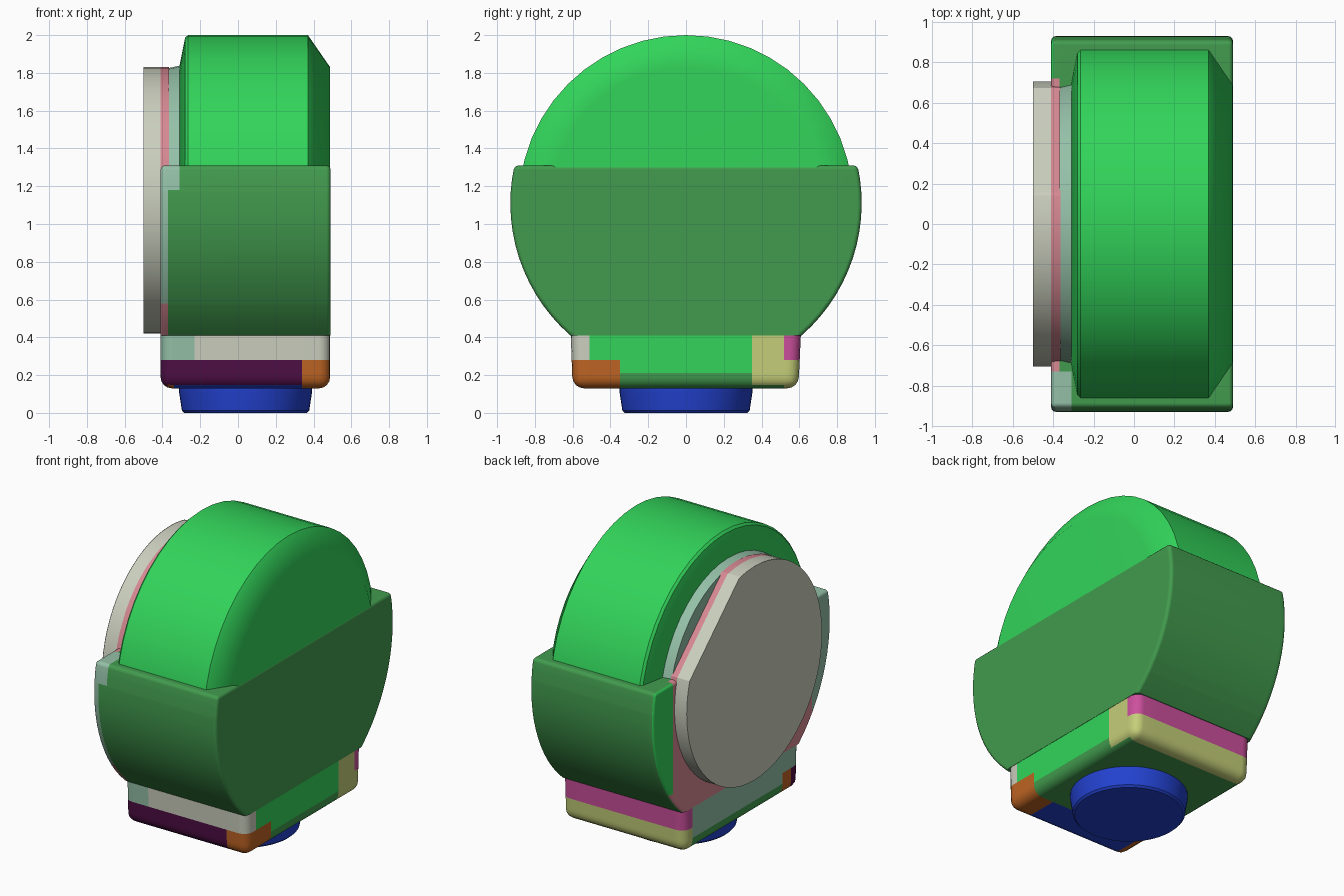
import bpy, bmesh, math
from mathutils import Vector

if "Cube" in bpy.data.objects:
    bpy.data.objects.remove(bpy.data.objects["Cube"], do_unlink=True)


def material(name, *srgb):
    lin = [(c / 255 / 12.92) if c < 11 else ((c / 255 + 0.055) / 1.055) ** 2.4 for c in srgb]
    mat = bpy.data.materials.new(name)
    mat.use_nodes = True
    mat.diffuse_color = (*lin, 1)
    mat.node_tree.nodes["Principled BSDF"].inputs["Base Color"].default_value = (*lin, 1)
    return mat


MATS = [
    material("bright green", 50, 212, 90),
    material("dark green", 66, 155, 78),
    material("pale green", 148, 192, 167),
    material("light grey", 203, 207, 190),
    material("pink", 214, 136, 146),
    material("magenta", 205, 80, 158),
    material("yellow", 196, 206, 120),
    material("orange", 190, 100, 35),
    material("purple", 78, 14, 68),
    material("blue", 35, 66, 208),
]
GREEN, DARK, PALE, GREY, PINK, MAGENTA, YELLOW, ORANGE, PURPLE, BLUE = range(len(MATS))


def finish(name, bm, rule):
    """Colour faces by a rule, shade smooth with sharp creases, link the object."""
    bmesh.ops.recalc_face_normals(bm, faces=bm.faces)
    for f in bm.faces:
        f.smooth = True
        f.material_index = rule(f.calc_center_median(), f.normal) if callable(rule) else rule
    mesh = bpy.data.meshes.new(name)
    bm.to_mesh(mesh)
    bm.free()
    for m in MATS:
        mesh.materials.append(m)
    mesh.set_sharp_from_angle(angle=math.radians(35))
    obj = bpy.data.objects.new(name, mesh)
    bpy.context.scene.collection.objects.link(obj)
    mod = obj.modifiers.new("normals", "WEIGHTED_NORMAL")
    mod.keep_sharp = True
    return obj


def lathe(profile, centre, place, steps=48):
    """Closed solid of revolution; profile is (along axis, radius)."""
    bm = bmesh.new()
    rings = []
    for t, r in profile:
        angles = [math.tau * i / steps for i in range(steps)]
        rings.append([bm.verts.new(centre + place(t, r * math.cos(a), r * math.sin(a)))
                      for a in angles])
    for a, b in zip(rings, rings[1:]):
        for i in range(steps):
            j = (i + 1) % steps
            bm.faces.new((a[i], a[j], b[j], b[i]))
    bm.faces.new(rings[0])
    bm.faces.new(rings[-1])
    return bm


def along_x(t, p, q):
    return Vector((t, p, q))


def along_z(t, p, q):
    return Vector((p, q, t))


def extrude_x(outline, x0, x1):
    """Prism from a (y, z) outline."""
    bm = bmesh.new()
    face = bm.faces.new([bm.verts.new((x0, y, z)) for y, z in outline])
    new = bmesh.ops.extrude_face_region(bm, geom=[face])["geom"]
    bmesh.ops.translate(bm, vec=(x1 - x0, 0, 0),
                        verts=[v for v in new if isinstance(v, bmesh.types.BMVert)])
    bmesh.ops.recalc_face_normals(bm, faces=bm.faces)
    return bm


def round_edges(bm, test, width, segments=3):
    bm.normal_update()
    edges = [e for e in bm.edges if test((e.verts[0].co + e.verts[1].co) / 2)
             and e.calc_face_angle(0) > math.radians(30)]
    bmesh.ops.bevel(bm, geom=edges, offset=width, segments=segments,
                    profile=0.5, affect='EDGES', clamp_overlap=True)


def slice_at(bm, axis, *values):
    """Cut edges across the mesh where colours change."""
    for v in values:
        co, no = Vector(), Vector()
        co[axis], no[axis] = v, 1
        bmesh.ops.bisect_plane(bm, geom=bm.verts[:] + bm.edges[:] + bm.faces[:],
                               plane_co=co, plane_no=no)


def cut_flat(bm, centre, distance, angle):
    """Remove a segment of a disc, leaving a flat edge."""
    n = Vector((0, math.cos(angle), math.sin(angle)))
    bmesh.ops.bisect_plane(bm, geom=bm.verts[:] + bm.edges[:] + bm.faces[:],
                           plane_co=centre + n * distance, plane_no=n, clear_outer=True)
    bmesh.ops.holes_fill(bm, edges=[e for e in bm.edges if e.is_boundary])


# Main drum with one wide and one narrow chamfer
CENTRE = Vector((0, 0, 1.116))
bm = lathe([(-0.31, 0.72), (-0.28, 0.87), (-0.265, 0.884), (0.37, 0.884), (0.487, 0.715)],
           CENTRE, along_x)
finish("drum", bm, GREEN)

# Round neck between drum and dial
DIAL = Vector((0, 0, 1.125))
finish("dial_neck", lathe([(-0.37, 0.7), (-0.30, 0.715)], DIAL, along_x), PALE)

# Dial and its collar share one flat edge
for name, x0, x1, colour in (("dial_collar", -0.41, -0.365, PINK), ("dial", -0.5, -0.408, GREY)):
    bm = lathe([(x0, 0.705), (x1, 0.705)], DIAL, along_x, 64)
    cut_flat(bm, DIAL, 0.61, math.radians(47))
    if name == "dial":
        round_edges(bm, lambda c: c.x < -0.49, 0.025)
    finish(name, bm, colour)

# Cradle: circular body with flat top and bottom
R, CZ, TOP, BOTTOM = 0.93, 1.11, 1.31, 0.41
a0, a1 = math.asin((TOP - CZ) / R), math.asin((BOTTOM - CZ) / R)
side = [(R * math.cos(a), CZ + R * math.sin(a))
        for a in (a0 + (a1 - a0) * i / 14 for i in range(15))]
bm = extrude_x(side + [(-y, z) for y, z in reversed(side)], -0.41, 0.49)
round_edges(bm, lambda c: c.z > BOTTOM + 0.01, 0.022)
slice_at(bm, 0, -0.37, -0.31)
slice_at(bm, 1, -0.73, 0.72)
slice_at(bm, 2, 0.58, 1.18)


def cradle_rule(c, n):
    rim = c.x < -0.37
    if c.y > 0.72 and c.z > 0.58:
        return GREEN if n.x < -0.5 else DARK
    if c.y < -0.3 and c.z > 0.58 and n.x > -0.5:
        return PALE if rim or (c.x < -0.31 and c.z > 1.18) else DARK
    if c.y < -0.73 and c.z > 0.58:
        return PALE
    return PINK if rim and (c.y < 0 or n.x < -0.5) else DARK


finish("cradle", bm, cradle_rule)

# Base block with rounded corners and bottom edge
bm = extrude_x([(-0.6, 0.13), (0.595, 0.13), (0.608, 0.412), (-0.61, 0.412)], -0.41, 0.488)
round_edges(bm, lambda c: c.z < 0.4, 0.06, 4)
slice_at(bm, 0, -0.34, -0.23, 0.34)
slice_at(bm, 1, -0.51, -0.42, -0.35, 0.35, 0.52)
slice_at(bm, 2, 0.21, 0.28)


def base_rule(c, n):
    upper = c.z > 0.28
    if c.y > 0.52:
        return MAGENTA if upper else YELLOW
    if n.z < -0.8:
        if c.y > -0.35:
            return DARK
        return ORANGE if c.x > 0.34 or c.x < -0.34 else BLUE
    if c.y < -0.51:
        if upper:
            return PALE if c.x < -0.23 else GREY
        return ORANGE if c.x > 0.34 else PURPLE
    if c.x > 0.34:
        if c.y > 0.35:
            return YELLOW
        if c.y < -0.35 and not upper:
            return ORANGE
        return GREEN if c.z > 0.21 else DARK
    if c.y < -0.42 and not upper:
        return ORANGE
    return PALE if c.z > 0.21 else DARK


finish("base", bm, base_rule)

# Plug under the base
finish("plug", lathe([(0, 0.325), (0.012, 0.337), (0.11, 0.352), (0.135, 0.352)],
                     Vector((0.04, 0, 0)), along_z), BLUE)
